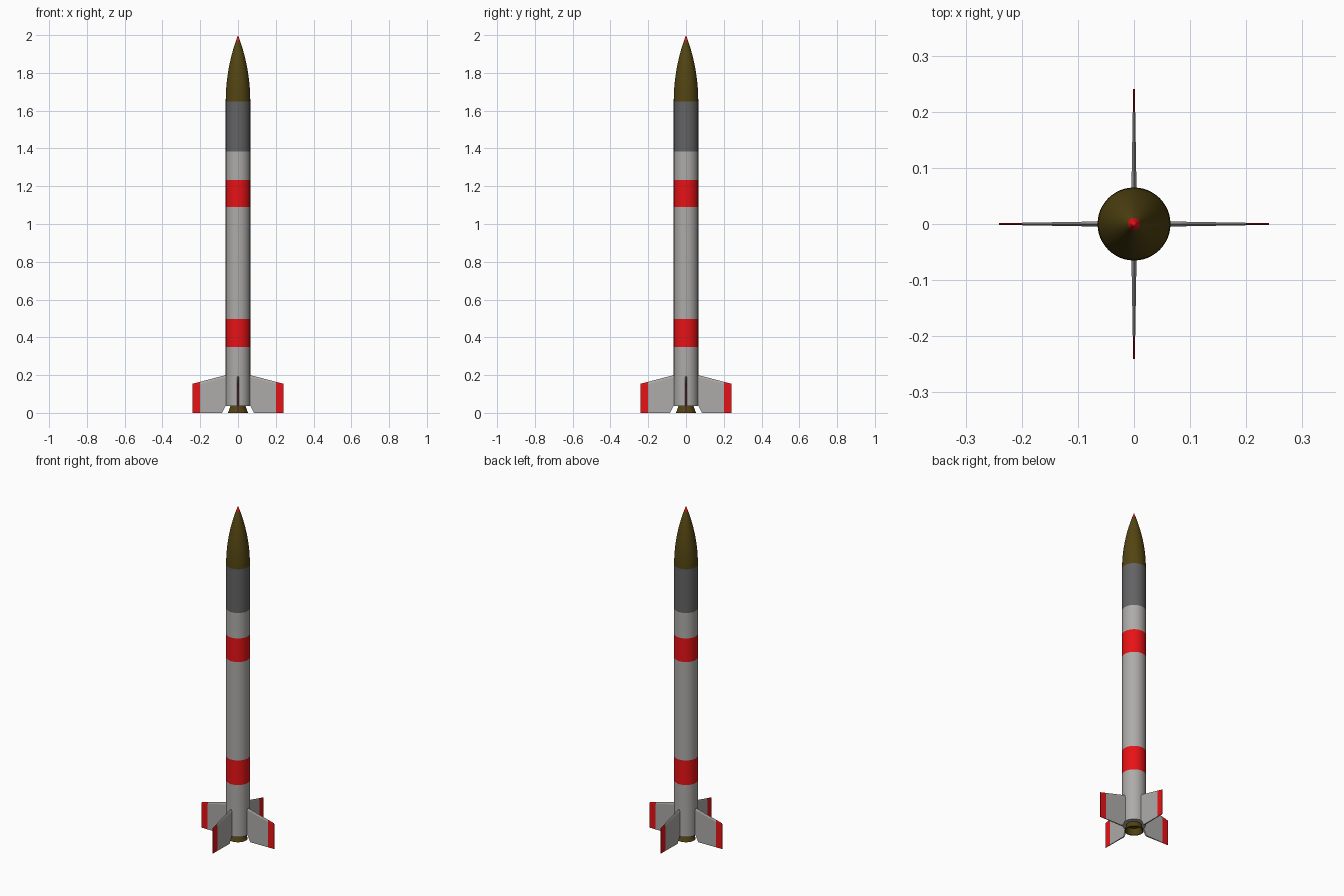
import bpy, bmesh, math
from mathutils import Matrix

if "Cube" in bpy.data.objects:
    bpy.data.objects.remove(bpy.data.objects["Cube"])

def material(name, rgb):
    m = bpy.data.materials.new(name)
    m.diffuse_color = (*rgb, 1)
    m.use_nodes = True
    m.node_tree.nodes["Principled BSDF"].inputs["Base Color"].default_value = m.diffuse_color
    return m

GREY = material("light_grey", (0.42, 0.41, 0.40))
DARK = material("dark_grey", (0.125, 0.125, 0.13))
RED = material("red", (0.80, 0.006, 0.008))
OLIVE = material("olive", (0.085, 0.058, 0.006))
SIDES = 48
R = 0.065

def finish(bm, name, mats, rule, smooth=True):
    """Colour faces by a rule on their centre and make the object."""
    bmesh.ops.recalc_face_normals(bm, faces=bm.faces)
    for f in bm.faces:
        f.material_index = rule(f.calc_center_median())
    me = bpy.data.meshes.new(name)
    bm.to_mesh(me)
    bm.free()
    for m in mats:
        me.materials.append(m)
    ob = bpy.data.objects.new(name, me)
    bpy.context.collection.objects.link(ob)
    if smooth:
        bpy.ops.object.select_all(action='DESELECT')
        ob.select_set(True)
        bpy.context.view_layer.objects.active = ob
        bpy.ops.object.shade_smooth_by_angle(angle=math.radians(30))
    return ob

def lathe(name, profile, mats, rule=lambda c: 0):
    """Spin a (radius, z) profile around the z axis."""
    bm = bmesh.new()
    vs = [bm.verts.new((r, 0, z)) for r, z in profile]
    es = [bm.edges.new(p) for p in zip(vs, vs[1:])]
    bmesh.ops.spin(bm, geom=vs + es, cent=(0, 0, 0), axis=(0, 0, 1),
                   angle=2 * math.pi, steps=SIDES, use_duplicate=False)
    bmesh.ops.remove_doubles(bm, verts=bm.verts, dist=1e-5)
    return finish(bm, name, mats, rule)

# Body tube with two red bands and a dark upper section
def body_colour(c):
    if c.z > 1.385:
        return 1
    return 2 if 0.35 < c.z < 0.498 or 1.09 < c.z < 1.232 else 0

levels = [0.037, 0.35, 0.498, 1.09, 1.232, 1.385, 1.648]
lathe("body_tube", [(0, levels[0])] + [(R, z) for z in levels],
      [GREY, DARK, RED], body_colour)

# Ogive nose with a red tip
z0, length = 1.648, 0.352
rho = (R * R + length * length) / (2 * R)
heights = [length * i / 16 for i in range(15)] + [0.322, 0.338, length]
nose = [(max(0, math.sqrt(rho * rho - h * h) + R - rho), z0 + h) for h in heights]
lathe("nose_cone", nose, [OLIVE, RED], lambda c: int(c.z > z0 + 0.322))

# Hollow flared nozzle
lathe("nozzle", [(0.040, 0.038), (0.046, 0.018), (0.053, 0), (0.047, 0),
                 (0.040, 0.018), (0.034, 0.034), (0, 0.034)], [OLIVE])

# Four tapered fins with a sharp leading edge and red tips
def fin(name, angle):
    bm = bmesh.new()
    rings = []
    for x, low in [(0.058, 0.045), (0.068, 0.034), (0.085, 0), (0.2, 0), (0.241, 0)]:
        top = 0.2 - (x - R) * 0.262
        t = 0.0045 - (x - R) * 0.017
        section = [(-t, low), (t, low), (t, top - 0.012), (0, top), (-t, top - 0.012)]
        rings.append([bm.verts.new((x, y, z)) for y, z in section])
    for a, b in zip(rings, rings[1:]):
        for i in range(5):
            j = (i + 1) % 5
            bm.faces.new((a[i], a[j], b[j], b[i]))
    bm.faces.new(rings[0])
    bm.faces.new(rings[-1])
    ob = finish(bm, name, [GREY, RED], lambda c: int(c.x > 0.2), smooth=False)
    ob.data.transform(Matrix.Rotation(angle, 4, 'Z'))

for i, side in enumerate(["right", "back", "left", "front"]):
    fin("fin_" + side, i * math.pi / 2)
